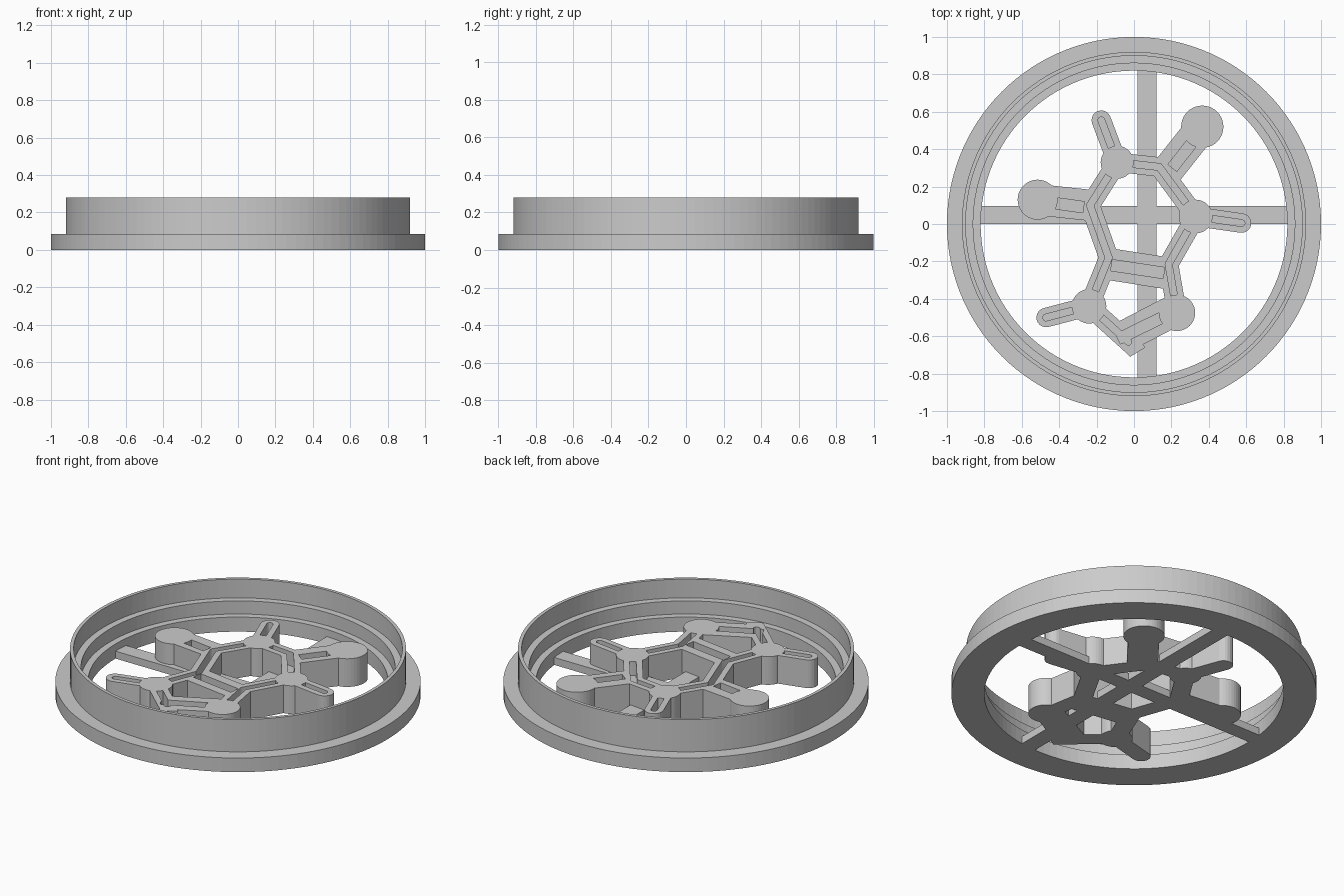
import bpy, bmesh, math
from mathutils import Vector

cube = bpy.data.objects.get("Cube")
if cube:
    bpy.data.objects.remove(cube, do_unlink=True)

grey = bpy.data.materials.new("plain_grey")
grey.use_nodes = True
grey.diffuse_color = (0.6, 0.6, 0.6, 1)
grey.node_tree.nodes["Principled BSDF"].inputs["Base Color"].default_value = (0.6, 0.6, 0.6, 1)

TOP, FLOOR, BAR = 0.17, 0.085, 0.045


def make(name, bm):
    bmesh.ops.recalc_face_normals(bm, faces=bm.faces)
    mesh = bpy.data.meshes.new(name)
    bm.to_mesh(mesh)
    bm.free()
    mesh.materials.append(grey)
    obj = bpy.data.objects.new(name, mesh)
    bpy.context.scene.collection.objects.link(obj)
    return obj


def prism(name, outline, z0, z1):
    bm = bmesh.new()
    face = bm.faces.new([bm.verts.new((x, y, z0)) for x, y in outline])
    ext = bmesh.ops.extrude_face_region(bm, geom=[face])
    for v in ext["geom"]:
        if isinstance(v, bmesh.types.BMVert):
            v.co.z = z1
    return make(name, bm)


def capsule(name, a, b, r, z0, z1, steps=10):
    """Straight bar with round ends."""
    a, b = Vector(a), Vector(b)
    heading = math.atan2(b.y - a.y, b.x - a.x)
    pts = []
    for centre, start in ((b, heading - math.pi / 2), (a, heading + math.pi / 2)):
        for i in range(steps + 1):
            t = start + math.pi * i / steps
            pts.append((centre.x + r * math.cos(t), centre.y + r * math.sin(t)))
    return prism(name, pts, z0, z1)


def slab(name, a, b, r, z0, z1):
    """Straight bar with square ends."""
    a, b = Vector(a), Vector(b)
    d = (b - a).normalized()
    n = Vector((-d.y, d.x)) * r
    return prism(name, [a - n, b - n, b + n, a + n], z0, z1)


def disc(name, c, r, z0, z1, sides=40):
    return prism(name, [(c[0] + r * math.cos(math.tau * i / sides),
                         c[1] + r * math.sin(math.tau * i / sides)) for i in range(sides)], z0, z1)


def combine(target, tools, operation):
    """Boolean a list of helpers into the target, then drop them."""
    group = bpy.data.collections.new("helpers")
    for t in tools:
        t.hide_render = True
        group.objects.link(t)
    mod = target.modifiers.new("combine", 'BOOLEAN')
    mod.operation = operation
    mod.operand_type = 'COLLECTION'
    mod.collection = group
    mod.solver = 'EXACT'
    mod.use_self = True
    bpy.context.view_layer.update()
    dep = bpy.context.evaluated_depsgraph_get()
    mesh = bpy.data.meshes.new_from_object(target.evaluated_get(dep))
    target.modifiers.clear()
    target.data = mesh
    for t in tools:
        bpy.data.objects.remove(t, do_unlink=True)
    bpy.data.collections.remove(group)


# Stepped outer ring: flange, thin cutting wall and two inner ledges
bm = bmesh.new()
profile = [(0.82, 0), (1, 0), (1, 0.085), (0.92, 0.085), (0.92, 0.28),
           (0.9, 0.28), (0.9, 0.167), (0.86, 0.167), (0.86, 0.088), (0.82, 0.088)]
verts = [bm.verts.new((r, 0, z)) for r, z in profile]
edges = [bm.edges.new((verts[i - 1], verts[i])) for i in range(len(verts))]
bmesh.ops.spin(bm, geom=verts + edges, cent=(0, 0, 0), axis=(0, 0, 1),
               angle=math.tau, steps=120, use_merge=True)
bmesh.ops.remove_doubles(bm, verts=bm.verts, dist=0.0001)
make("outer_ring", bm)

# Cross bars under the pattern
slab("long_bar", (0.07, -0.83), (0.07, 0.83), 0.05, 0, BAR)
slab("cross_bar", (-0.83, 0.048), (0.83, 0.048), 0.047, 0, BAR)

# Corner points of the two linked rings
hub_top, corner_top, hub_right = (-0.09, 0.33), (0.135, 0.305), (0.33, 0.04)
corner_low, corner_mid, corner_left = (0.185, -0.215), (-0.135, -0.18), (-0.235, 0.1)
hub_low, corner_base, hub_end = (-0.24, -0.44), (-0.05, -0.60), (0.23, -0.475)
lobe_left, lobe_right = (-0.515, 0.13), (0.365, 0.52)

links = [(hub_top, corner_top), (corner_top, hub_right), (hub_right, corner_low),
         (corner_mid, corner_left), (corner_left, hub_top), (corner_low, hub_end),
         (corner_mid, hub_low), (hub_low, (-0.03, -0.63)),
         (hub_top, (-0.175, 0.555)), (hub_right, (0.575, 0.005)), (hub_low, (-0.47, -0.5))]
wide_links = [(lobe_left, (-0.235, 0.1)), (lobe_right, (0.175, 0.28)),
              ((-0.13, -0.215), (0.17, -0.262)), (corner_base, (0.22, -0.46))]
slots = [((-0.435, 0.113), (-0.27, 0.09)), ((0.315, 0.44), (0.205, 0.3)),
         ((-0.12, -0.22), (0.16, -0.262)), ((-0.085, -0.615), (0.16, -0.495))]

# Pattern: narrow and wide links joined together, then grooved
pattern = slab("ring_pattern", *wide_links[0], 0.083, 0, TOP)
parts = [capsule("link", a, b, 0.052, 0, TOP) for a, b in links]
parts += [slab("wide_link", a, b, 0.085, 0, TOP) for a, b in wide_links[1:]]
parts.append(prism("base_point", [(-0.16, -0.58), (-0.02, -0.71), (0.06, -0.66), (-0.03, -0.54)], 0, TOP))
combine(pattern, parts, 'UNION')

grooves = [capsule("groove", a, b, 0.018, FLOOR, 0.3, 6) for a, b in links]
grooves += [slab("slot", a, b, 0.03, FLOOR, 0.3) for a, b in slots]
combine(pattern, grooves, 'DIFFERENCE')

# Solid round hubs and end lobes
rounds = [(hub_top, 0.088), (hub_right, 0.09), (hub_low, 0.092),
          (hub_end, 0.097), (lobe_left, 0.107), (lobe_right, 0.113)]
combine(pattern, [disc("hub", c, r, 0, TOP) for c, r in rounds], 'UNION')
